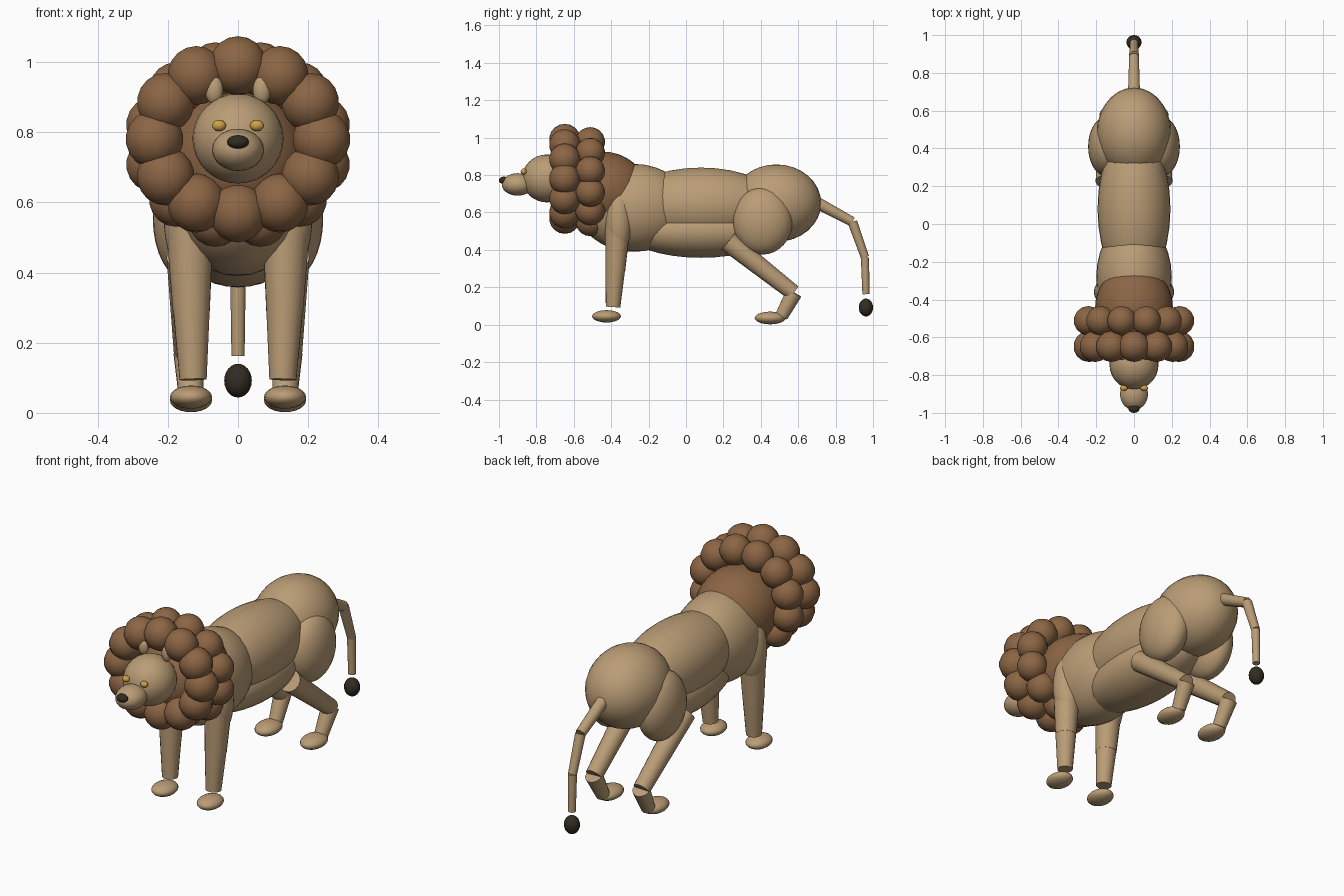
import bpy, math
from mathutils import Vector

if "Cube" in bpy.data.objects:
    bpy.data.objects.remove(bpy.data.objects["Cube"])


def material(name, rgb):
    m = bpy.data.materials.new(name)
    m.diffuse_color = (*rgb, 1)
    m.use_nodes = True
    m.node_tree.nodes["Principled BSDF"].inputs["Base Color"].default_value = m.diffuse_color
    return m


TAN = material("tan fur", (0.49, 0.335, 0.18))
BROWN = material("brown mane", (0.26, 0.13, 0.058))
DARK = material("dark brown", (0.032, 0.025, 0.016))
GOLD = material("gold eye", (0.62, 0.36, 0.06))


def finish(name, mat):
    ob = bpy.context.object
    ob.name = name
    ob.data.materials.append(mat)
    bpy.ops.object.transform_apply(location=False, rotation=False, scale=True)
    bpy.ops.object.shade_smooth_by_angle(angle=math.radians(40))
    return ob


def ellipsoid(name, centre, radii, mat=TAN, seg=28, rings=16):
    bpy.ops.mesh.primitive_uv_sphere_add(segments=seg, ring_count=rings, radius=1, location=centre)
    bpy.context.object.scale = radii
    return finish(name, mat)


def limb(name, a, b, r1, r2, mat=TAN):
    # tapered cylinder from point a to point b
    a, b = Vector(a), Vector(b)
    d = b - a
    bpy.ops.mesh.primitive_cone_add(vertices=18, radius1=r1, radius2=r2, depth=d.length,
                                    location=(a + b) / 2,
                                    rotation=d.to_track_quat('Z', 'Y').to_euler())
    return finish(name, mat)


# body masses
ellipsoid("chest", (0, -0.28, 0.625), (0.2, 0.3, 0.235))
ellipsoid("torso", (0, 0.08, 0.64), (0.193, 0.42, 0.2))
ellipsoid("belly", (0, 0.08, 0.5), (0.177, 0.4, 0.142))
ellipsoid("hips", (0, 0.483, 0.65), (0.197, 0.24, 0.207))

# head
ellipsoid("head", (0, -0.743, 0.782), (0.13, 0.134, 0.128))
ellipsoid("muzzle", (0, -0.9, 0.75), (0.074, 0.085, 0.06))
ellipsoid("nose", (0, -0.975, 0.772), (0.031, 0.025, 0.02), DARK, 16, 10)

# mane: neck mass and two staggered rings of tufts
ellipsoid("neck_mane", (0, -0.45, 0.718), (0.207, 0.242, 0.208), BROWN)
for row, (y, zc, rx, rz, r, off) in enumerate([(-0.648, 0.78, 0.238, 0.21, 0.084, 0),
                                               (-0.512, 0.765, 0.25, 0.22, 0.079, 0.5)]):
    for i in range(12):
        a = 2 * math.pi * (i + off) / 12
        ellipsoid(f"mane_tuft_{row}_{i}", (rx * math.sin(a), y, zc + rz * math.cos(a)),
                  (r, r, r), BROWN, 14, 9)

# mirrored parts
for side, s in (("left", 1), ("right", -1)):
    ellipsoid(f"eye_{side}", (s * 0.054, -0.868, 0.819), (0.02, 0.016, 0.016), GOLD, 16, 10)
    ellipsoid(f"ear_{side}", (s * 0.068, -0.7, 0.92), (0.026, 0.02, 0.04), TAN, 16, 10)

    # front leg
    ellipsoid(f"shoulder_{side}", (s * 0.138, -0.36, 0.56), (0.074, 0.072, 0.175))
    limb(f"front_upper_leg_{side}", (s * 0.138, -0.362, 0.58), (s * 0.133, -0.378, 0.29), 0.071, 0.053)
    limb(f"front_lower_leg_{side}", (s * 0.133, -0.378, 0.3), (s * 0.128, -0.39, 0.095), 0.053, 0.039)
    ellipsoid(f"front_foot_{side}", (s * 0.134, -0.425, 0.045), (0.06, 0.077, 0.033), TAN, 20, 12)

    # hind leg
    ellipsoid(f"thigh_{side}", (s * 0.143, 0.41, 0.555), (0.1, 0.16, 0.18))
    limb(f"hind_upper_leg_{side}", (s * 0.148, 0.225, 0.445), (s * 0.14, 0.575, 0.17), 0.056, 0.043)
    limb(f"hind_lower_leg_{side}", (s * 0.14, 0.578, 0.17), (s * 0.134, 0.51, 0.045), 0.044, 0.035)
    ellipsoid(f"hind_foot_{side}", (s * 0.134, 0.45, 0.036), (0.06, 0.083, 0.034), TAN, 20, 12)

# tail
tail = [(0, 0.695, 0.655), (0, 0.89, 0.55), (0, 0.957, 0.36), (0, 0.962, 0.163)]
radii = [0.032, 0.026, 0.022, 0.019]
for i in range(3):
    limb(f"tail_segment_{i}", tail[i], tail[i + 1], radii[i], radii[i + 1])
ellipsoid("tail_tuft", (0, 0.962, 0.092), (0.04, 0.038, 0.048), DARK, 18, 12)
